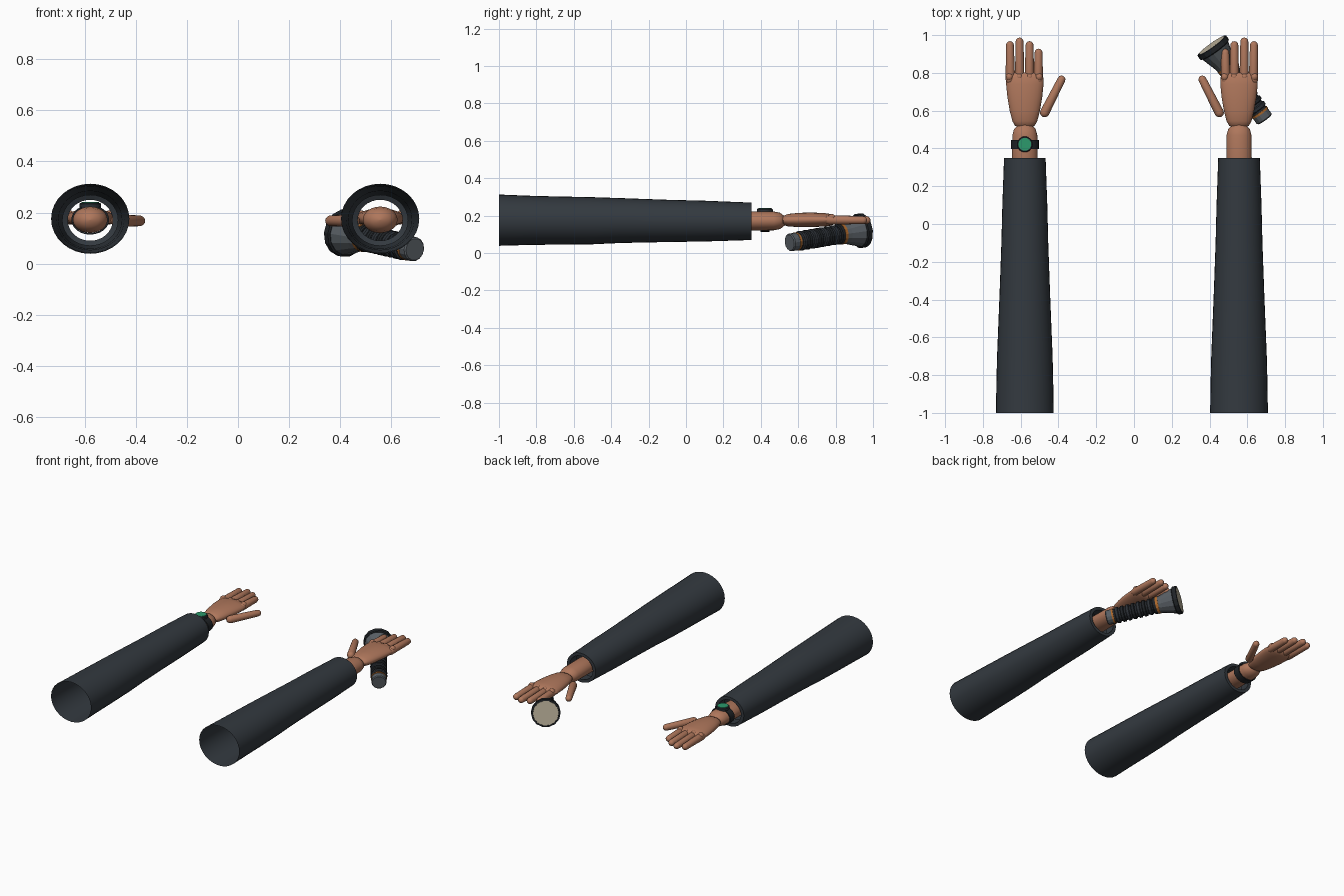
import bpy, bmesh, math
from mathutils import Vector, Matrix

cube = bpy.data.objects.get("Cube")
if cube:
    bpy.data.objects.remove(cube, do_unlink=True)


def material(name, r, g, b):
    m = bpy.data.materials.new(name)
    m.use_nodes = True
    m.diffuse_color = (r, g, b, 1)
    m.node_tree.nodes["Principled BSDF"].inputs["Base Color"].default_value = (r, g, b, 1)
    return m


CLOTH = material("charcoal cloth", 0.033, 0.041, 0.05)
SKIN = material("brown skin", 0.43, 0.185, 0.107)
BLACK = material("black rubber", 0.014, 0.017, 0.02)
STEEL = material("grey steel", 0.10, 0.115, 0.13)
GRIP = material("dark grip", 0.024, 0.029, 0.036)
ORANGE = material("orange trim", 0.42, 0.14, 0.025)
GREEN = material("green dial", 0.025, 0.32, 0.15)
LENS = material("cream lens", 0.52, 0.46, 0.34)


def loft(name, mat, rings, start, direction=(0, 1, 0), sides=24, caps=True, smooth=True):
    """Skin elliptical rings (distance, half width, half height, lift) along a direction."""
    bm = bmesh.new()
    loops = []
    for ring in rings:
        t, rx, rz = ring[:3]
        lift = ring[3] if len(ring) > 3 else 0
        angles = [2 * math.pi * i / sides for i in range(sides)]
        loops.append([bm.verts.new((rx * math.cos(a), t, lift + rz * math.sin(a))) for a in angles])
    for a, b in zip(loops, loops[1:]):
        for i in range(sides):
            j = (i + 1) % sides
            bm.faces.new((a[i], a[j], b[j], b[i]))
    if caps:
        bm.faces.new(loops[0])
        bm.faces.new(loops[-1])
    bmesh.ops.recalc_face_normals(bm, faces=bm.faces)
    turn = Vector(direction).to_track_quat('Y', 'Z').to_matrix().to_4x4()
    bmesh.ops.transform(bm, matrix=Matrix.Translation(start) @ turn, verts=bm.verts)
    mesh = bpy.data.meshes.new(name)
    bm.to_mesh(mesh)
    bm.free()
    mesh.materials.append(mat)
    obj = bpy.data.objects.new(name, mesh)
    bpy.context.collection.objects.link(obj)
    if smooth:
        bpy.ops.object.select_all(action='DESELECT')
        obj.select_set(True)
        bpy.context.view_layer.objects.active = obj
        bpy.ops.object.shade_smooth_by_angle(angle=math.radians(40))
    return obj


def capsule(name, mat, a, b, ra, rb, flat=1.0, sides=16):
    """Tapered rod with rounded ends whose centres are a and b."""
    a, b = Vector(a), Vector(b)
    length = (b - a).length
    steps = [math.radians(d) for d in (88, 60, 30, 0)]
    rings = [(-ra * math.sin(s), ra * math.cos(s), ra * flat * math.cos(s)) for s in steps]
    rings += [(length + rb * math.sin(s), rb * math.cos(s), rb * flat * math.cos(s))
              for s in reversed(steps)]
    return loft(name, mat, rings, a, b - a, sides)


# Both arms are the same design; inward is the direction of the thumb
for side, cx, inward in (("right", -0.578, 1), ("left", 0.556, -1)):
    def at(x, y, z):
        return (cx + inward * x, y, z)

    # Open sleeve with a hem turned in at the cuff
    loft(side + "_sleeve", CLOTH, [
        (-1, .153, .137, .176), (-.82, .15, .131, .175), (-.7, .147, .129, .174),
        (-.5, .139, .126, .173), (-.35, .133, .12, .174), (-.1, .124, .113, .172),
        (.1, .119, .109, .171), (.35, .11, .1, .17), (.35, .088, .08, .17),
        (.28, .088, .08, .17), (.27, .11, .1, .17)], (cx, 0, 0), sides=32, caps=False)

    # Forearm and palm
    capsule(side + "_forearm", SKIN, (cx, .3, .172), (cx, .47, .172), .068, .066, .76, 24)
    loft(side + "_palm", SKIN, [
        (.512, .03, .012, .175), (.52, .052, .024, .175), (.545, .066, .033, .176),
        (.6, .08, .038, .177), (.67, .092, .039, .178), (.74, .099, .036, .178),
        (.775, .098, .031, .178), (.795, .088, .022, .178), (.802, .06, .01, .178)],
        (cx, 0, 0))

    # Fingers with knuckles, then the thumb
    fingers = (("little", -.079, .947), ("ring", -.028, .966),
               ("middle", .025, .947), ("index", .073, .907))
    for finger, x, tip in fingers:
        capsule(f"{side}_{finger}_finger", SKIN, at(x * .97, .765, .178), at(x, tip, .176), .025, .021)
        capsule(f"{side}_{finger}_knuckle", SKIN, at(x * 1.03, .777, .19),
                at(x * 1.03, .781, .19), .019, .019)
    capsule(side + "_thumb", SKIN, at(.105, .59, .168), at(.194, .765, .168), .025, .021)

# Wrist device on the right arm
wx, wy = -0.578, 0.422
loft("wrist_strap", BLACK, [(-.024, .068, .052), (-.024, .074, .058), (.024, .074, .058),
                            (.024, .068, .052)], (wx, wy, .172), caps=False)
loft("dial_case", GRIP, [(0, .042, .042), (.019, .042, .042), (.023, .038, .038)],
     (wx, wy, .215), (0, 0, 1))
loft("dial_face", GREEN, [(0, .034, .034), (.004, .034, .034)], (wx, wy, .237), (0, 0, 1))

# Flashlight held under the left hand, built from tail to head along its axis
tail = Vector((.692, .553, .056))
axis = (Vector((.41, .947, .122)) - tail).normalized()


def torch(name, mat, *rings, smooth=False):
    loft(name, mat, [(t, r, r) for t, r in rings], tail, axis, 14, True, smooth)


torch("tail_cap", STEEL, (0, .043), (.006, .048), (.04, .048))
torch("tail_trim", ORANGE, (.04, .05), (.052, .05))
torch("torch_body", GRIP, (.05, .045), (.36, .045))
for i in range(7):
    t = .062 + i * .036
    torch(f"grip_rib_{i + 1}", BLACK if i % 2 else GRIP,
          (t, .046), (t + .005, .053), (t + .021, .053), (t + .026, .046))
torch("neck_collar", BLACK, (.312, .05), (.318, .055), (.335, .055))
torch("neck_trim", ORANGE, (.335, .057), (.352, .057))
torch("torch_head", STEEL, (.352, .055), (.375, .06), (.465, .087))
torch("head_rim", BLACK, (.455, .086), (.46, .093), (.486, .093), (.488, .082), (.482, .08))
torch("torch_lens", LENS, (.48, .081), (.488, .081))
